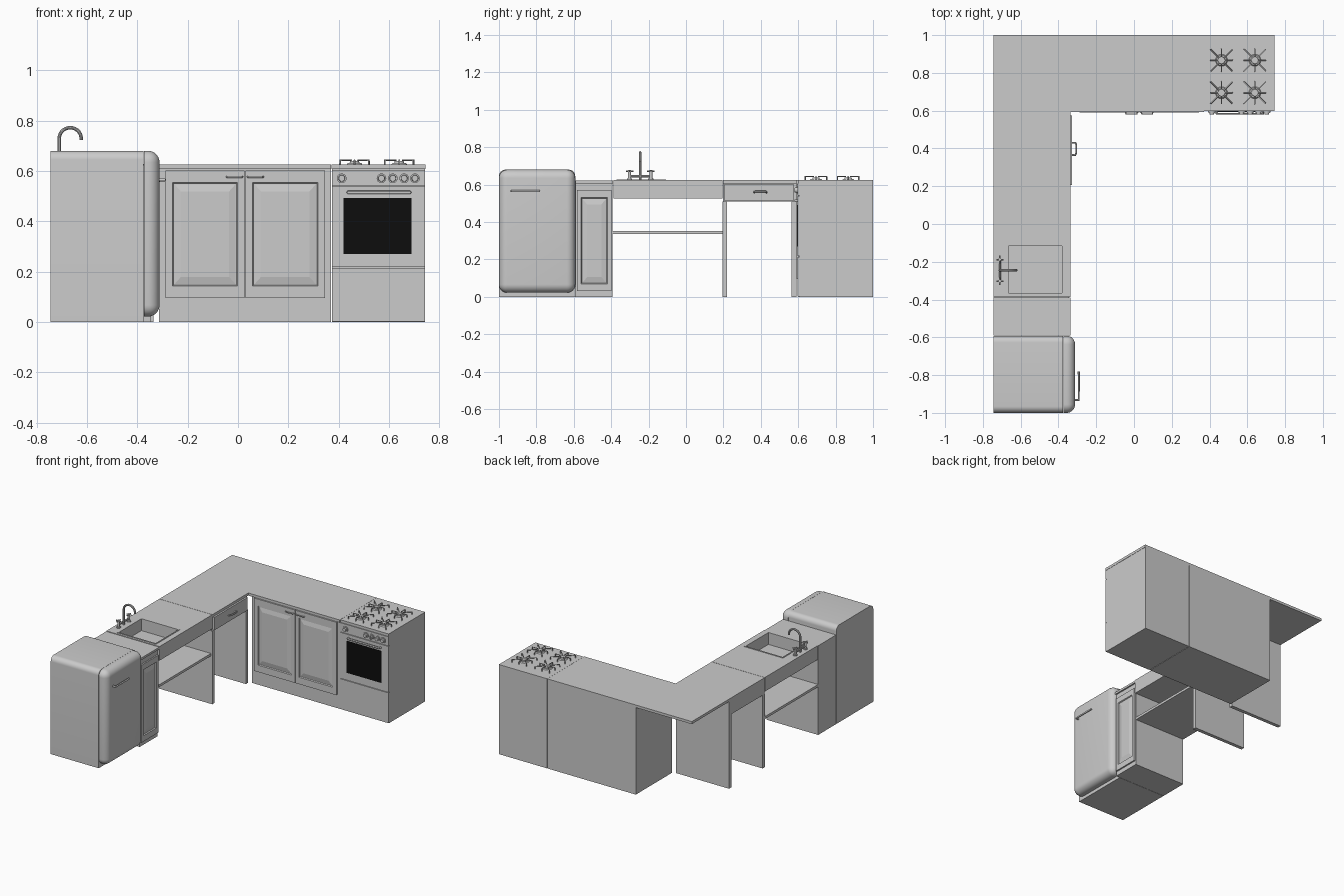
import bpy, bmesh, math
from mathutils import Matrix, Vector

if "Cube" in bpy.data.objects:
    bpy.data.objects.remove(bpy.data.objects["Cube"])

# Axis mapping: (a, b, depth) -> world, for parts facing up, front or right
MAP = {'top': lambda a, b, d: (a, b, d),
       'front': lambda a, b, d: (a, d, b),
       'right': lambda a, b, d: (d, a, b)}


def finish(name, bm, smooth=False):
    bmesh.ops.recalc_face_normals(bm, faces=bm.faces)
    me = bpy.data.meshes.new(name)
    bm.to_mesh(me)
    bm.free()
    ob = bpy.data.objects.new(name, me)
    bpy.context.collection.objects.link(ob)
    if smooth:
        bpy.ops.object.select_all(action='DESELECT')
        ob.select_set(True)
        bpy.context.view_layer.objects.active = ob
        bpy.ops.object.shade_smooth_by_angle()
    return ob


def loft(name, facing, rects):
    """Closed skin through rectangles (a0, a1, b0, b1, depth)."""
    bm, rings = bmesh.new(), []
    for a0, a1, b0, b1, d in rects:
        rings.append([bm.verts.new(MAP[facing](a, b, d))
                      for a, b in ((a0, b0), (a1, b0), (a1, b1), (a0, b1))])
    for r, s in zip(rings, rings[1:]):
        for i in range(4):
            j = (i + 1) % 4
            bm.faces.new((r[i], r[j], s[j], s[i]))
    bm.faces.new(rings[0])
    bm.faces.new(rings[-1])
    return finish(name, bm)


def box(name, x0, x1, y0, y1, z0, z1):
    return loft(name, 'top', [(x0, x1, y0, y1, z0), (x0, x1, y0, y1, z1)])


def panel_door(name, facing, a0, a1, b0, b1, back, front, ma, mb):
    """Cabinet door with a grooved, raised centre panel."""
    s = 1 if front > back else -1
    steps = [(0, 0, back), (0, 0, front), (ma, mb, front),
             (ma + .004, mb + .004, front - s * .007),
             (ma + .008, mb + .008, front - s * .007),
             (ma + .033, mb + .036, front - s * .001)]
    return loft(name, facing, [(a0 + p, a1 - p, b0 + q, b1 - q, d) for p, q, d in steps])


def round_box(name, x0, x1, y0, y1, z0, z1, r, pick):
    bm = bmesh.new()
    c = Vector(((x0 + x1) / 2, (y0 + y1) / 2, (z0 + z1) / 2))
    bmesh.ops.create_cube(bm, size=1, matrix=Matrix.Translation(c) @
                          Matrix.Diagonal((x1 - x0, y1 - y0, z1 - z0, 1)))
    edges = [e for e in bm.edges if pick((e.verts[0].co + e.verts[1].co) / 2 - c)]
    bmesh.ops.bevel(bm, geom=edges, offset=r, segments=8, profile=.5, affect='EDGES')
    return finish(name, bm, True)


def tube(name, pts, r):
    cu = bpy.data.curves.new(name, 'CURVE')
    cu.dimensions, cu.bevel_depth, cu.bevel_resolution, cu.use_fill_caps = '3D', r, 3, True
    sp = cu.splines.new('POLY')
    sp.points.add(len(pts) - 1)
    for p, co in zip(sp.points, pts):
        p.co = (*co, 1)
    ob = bpy.data.objects.new(name, cu)
    bpy.context.collection.objects.link(ob)
    bpy.ops.object.select_all(action='DESELECT')
    ob.select_set(True)
    bpy.context.view_layer.objects.active = ob
    bpy.ops.object.convert(target='MESH')
    bpy.ops.object.shade_smooth_by_angle()


def disc(name, x, y, z, r, h, r2=None, axis='Z'):
    bm = bmesh.new()
    rot = Matrix.Rotation(math.pi / 2, 4, 'X') if axis == 'Y' else Matrix()
    bmesh.ops.create_cone(bm, cap_ends=True, segments=20, radius1=r, radius2=r2 or r, depth=h,
                          matrix=Matrix.Translation((x, y, z)) @ rot)
    return finish(name, bm, True)


BX, FX = -.745, -.335   # back and front of the left-hand run

# Fridge
round_box('fridge_body', BX, -.375, -1, -.592, 0, .68, .035,
          lambda m: m.z > .1 and abs(m.y) > .1 and abs(m.x) < .01)
round_box('fridge_door', -.374, -.312, -1, -.592, .022, .68, .045,
          lambda m: m.x > .01 or abs(m.x) < .001)
tube('fridge_handle', [(-.315, -.932, .565), (-.292, -.932, .565), (-.292, -.78, .565)], .006)

# Narrow cabinet beside the fridge
box('narrow_cabinet', BX, -.345, -.59, -.392, 0, .607)
box('narrow_countertop', BX, FX, -.59, -.389, .607, .622)
panel_door('narrow_door', 'right', -.583, -.398, .03, .57, -.345, -.335, .022, .04)

# Sink block with a sunken basin and raised rim
o = (BX, FX, -.387, .195)
h = (-.672, -.373, -.372, -.108)
hi = (-.664, -.381, -.364, -.116)
loft('sink_block', 'top', [(*o, .527), (*o, .625), (*h, .625), (*h, .628),
                           (*hi, .628), (*hi, .545)])
disc('sink_drain', -.52, -.24, .547, .018, .004)
box('sink_shelf', BX, -.345, -.392, .195, .335, .352)

# Tap: gooseneck spout, crossbar and two valves
ty = -.245
arc = [(-.6665 - .0435 * math.cos(t), ty, .73 + .042 * math.sin(t))
       for t in (i * math.pi / 14 for i in range(15))]
tube('tap_spout', [(-.71, ty, .62)] + arc + [(-.623, ty, .724)], .007)
tube('tap_crossbar', [(-.71, ty - .057, .645), (-.71, ty + .057, .645)], .006)
for s in (-1, 1):
    y = ty + s * .057
    disc('tap_valve', -.71, y, .65, .008, .056)
    disc('tap_flange', -.71, y, .628, .014, .008)
    tube('tap_lever', [(-.71, y - .02, .672), (-.71, y + .02, .672)], .004)
    tube('tap_lever_cross', [(-.728, y, .672), (-.692, y, .672)], .004)

# Drawer unit and its support panels
box('support_panel_left', BX, FX, .195, .22, 0, .51)
box('support_panel_right', BX, FX, .565, .59, 0, .51)
box('drawer_box', BX, -.345, .197, .59, .51, .607)
box('drawer_front', -.345, -.328, .207, .575, .513, .603)
tube('drawer_handle', [(-.33, .365, .558), (-.31, .365, .562), (-.306, .375, .563),
                       (-.306, .42, .563), (-.31, .43, .562), (-.33, .43, .558)], .005)

# L-shaped countertop
bm = bmesh.new()
f = bm.faces.new([bm.verts.new((x, y, .607)) for x, y in
                  ((BX, .197), (FX, .197), (FX, .592), (.37, .592), (.37, 1), (BX, 1))])
g = bmesh.ops.extrude_face_region(bm, geom=[f])['geom']
bmesh.ops.translate(bm, vec=(0, 0, .018), verts=[v for v in g if isinstance(v, bmesh.types.BMVert)])
bm.faces.new(reversed(f.verts)) if not f.is_valid else None
finish('corner_countertop', bm)

# Double cabinet
box('double_cabinet', -.313, .37, .602, 1, 0, .607)
for i, (x0, x1, h0, h1) in enumerate(((-.288, .026, -.045, .018), (.03, .345, .038, .1))):
    panel_door('double_cabinet_door', 'front', x0, x1, .095, .603, .602, .59, .028, .048)
    tube('door_handle', [(h0, .592, .577), (h0 + .004, .582, .577),
                         (h1 - .004, .582, .577), (h1, .592, .577)], .004)

# Stove body, top, control panel, oven door and lower drawer
box('stove_body', .373, .742, .608, 1, 0, .607)
box('stove_top', .371, .744, .598, 1, .607, .625)
box('control_panel', .373, .742, .597, .61, .542, .605)
box('oven_door', .373, .742, .597, .61, .218, .538)
box('stove_drawer', .373, .742, .597, .61, .003, .214)
window = box('oven_window', .42, .69, .594, .6, .27, .492)
mat = bpy.data.materials.new('black_glass')
mat.diffuse_color = (.004, .004, .004, 1)
mat.use_nodes = True
mat.node_tree.nodes["Principled BSDF"].inputs["Base Color"].default_value = mat.diffuse_color
window.data.materials.append(mat)
tube('oven_handle', [(.438, .6, .515), (.438, .584, .515), (.682, .584, .515), (.682, .6, .515)], .007)
for x in (.412, .57, .615, .66, .703):
    disc('knob_base', x, .594, .571, .019, .008, axis='Y')
    disc('knob', x, .587, .571, .014, .012, .012, 'Y')
    box('knob_grip', x - .003, x + .003, .579, .585, .559, .583)

# Burners with radial grates
for bx in (.463, .64):
    for by in (.695, .867):
        disc('burner_ring', bx, by, .628, .032, .006, .027)
        disc('burner_cap', bx, by, .634, .02, .01, .018)
        for k in range(8):
            c, s = math.cos(k * math.pi / 4), math.sin(k * math.pi / 4)
            end = .08 if k % 2 else .058
            tube('grate_arm', [(bx + c * .018, by + s * .018, .643),
                               (bx + c * end, by + s * end, .643),
                               (bx + c * end, by + s * end, .625)], .0032)
